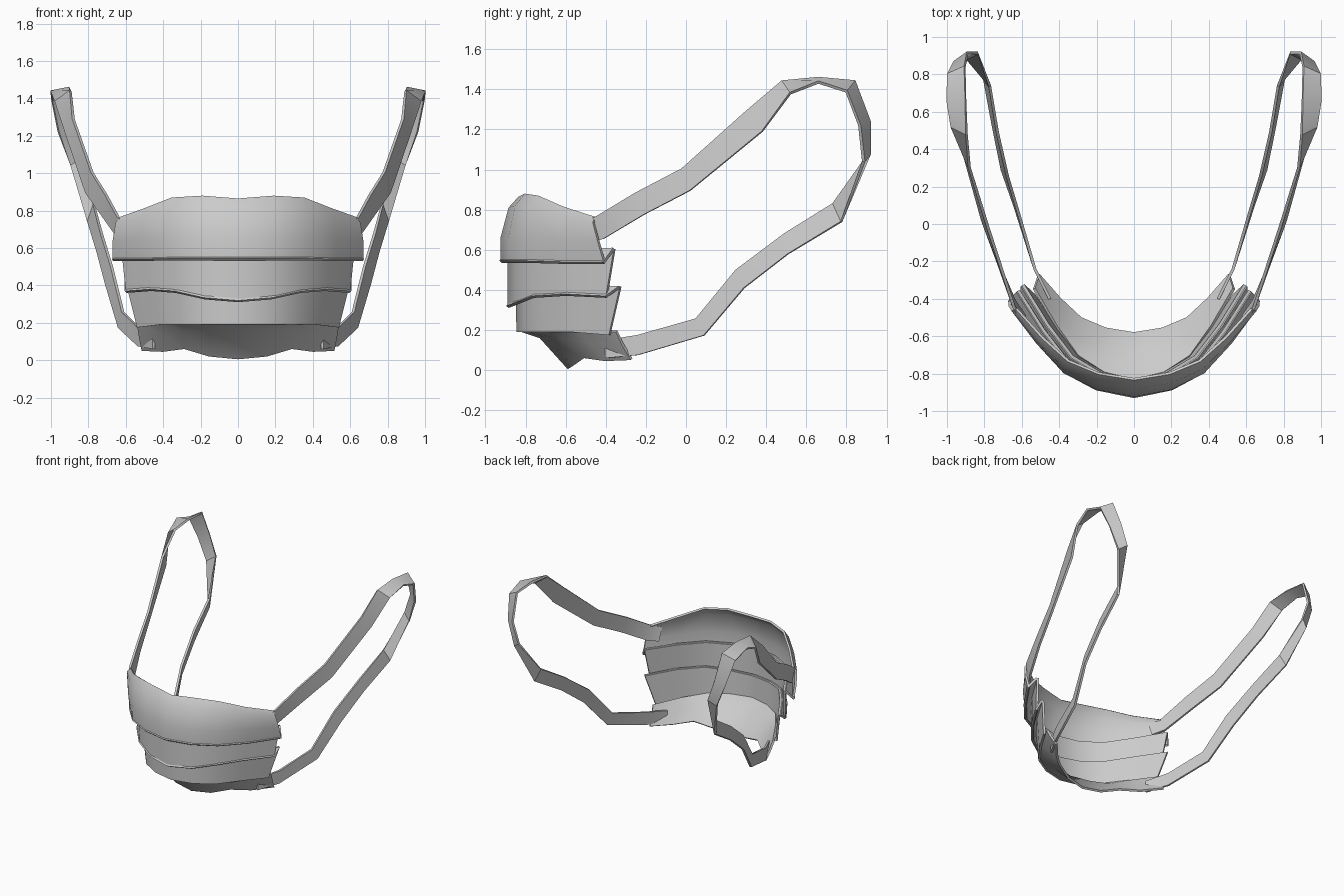
import bpy
from mathutils import Vector

THICK = 0.016


def sheet(name, rows, offset):
    """Grid surface from rows of points, thickened into cloth."""
    n = len(rows[0])
    verts = [p for r in rows for p in r]
    faces = [(i * n + j, (i + 1) * n + j, (i + 1) * n + j + 1, i * n + j + 1)
             for i in range(len(rows) - 1) for j in range(n - 1)]
    me = bpy.data.meshes.new(name)
    me.from_pydata(verts, [], faces)
    ob = bpy.data.objects.new(name, me)
    bpy.context.collection.objects.link(ob)
    mod = ob.modifiers.new("thickness", 'SOLIDIFY')
    mod.thickness = THICK
    mod.offset = offset
    bpy.ops.object.select_all(action='DESELECT')
    ob.select_set(True)
    bpy.context.view_layer.objects.active = ob
    bpy.ops.object.modifier_apply(modifier=mod.name)
    bpy.ops.object.shade_smooth_by_angle(angle=0.6)
    return ob


# Shared face curve: fractions of half width and of depth
XF = (0, 0.3, 0.56, 0.78, 1)
YF = (0, 0.08, 0.26, 0.59, 1)


def arc(xe, yf, ye, zs):
    half = [(xe * a, yf + (ye - yf) * b, z) for a, b, z in zip(XF, YF, zs)]
    return [(-x, y, z) for x, y, z in half[:0:-1]] + half


# Rows of the mask: half width, front y, end y, heights from centre to end
top_edge = arc(0.635, -0.835, -0.455, (0.865, 0.88, 0.87, 0.815, 0.765))
top_brow = arc(0.655, -0.885, -0.465, (0.81, 0.82, 0.81, 0.77, 0.735))
top_mid = arc(0.67, -0.925, -0.44, (0.66, 0.66, 0.66, 0.65, 0.64))
top_low = arc(0.67, -0.925, -0.41, (0.54, 0.54, 0.54, 0.535, 0.535))
fold_a = arc(0.625, -0.89, -0.36, (0.58, 0.58, 0.59, 0.60, 0.605))
mid_low = arc(0.60, -0.89, -0.40, (0.315, 0.33, 0.365, 0.375, 0.365))
fold_b = arc(0.60, -0.85, -0.33, (0.38, 0.39, 0.41, 0.42, 0.415))
low_edge = arc(0.54, -0.845, -0.385, (0.19, 0.19, 0.19, 0.19, 0.175))
chin_top = arc(0.54, -0.835, -0.35, (0.195, 0.195, 0.2, 0.2, 0.19))
chin_mid = arc(0.53, -0.73, -0.32, (0.16, 0.16, 0.155, 0.14, 0.125))
chin_low = arc(0.515, -0.59, -0.275, (0.005, 0.02, 0.06, 0.045, 0.05))

# Pleated panels and the folds tucked behind them
sheet("top_panel", [top_edge, top_brow, top_mid, top_low], -1)
sheet("upper_fold", [top_low, fold_a], 0)
sheet("middle_panel", [fold_a, mid_low], -1)
sheet("lower_fold", [mid_low, fold_b], 0)
sheet("lower_panel", [fold_b, low_edge], -1)
sheet("chin_panel", [chin_top, chin_mid, chin_low], -1)

# Ear loop: centre line and half-width vector at each station
LOOP = [
    ((0.585, -0.51, 0.68), (0, -0.02, 0.05)),
    ((0.64, -0.43, 0.71), (0, -0.02, 0.055)),
    ((0.715, -0.23, 0.83), (-0.01, -0.02, 0.055)),
    ((0.795, 0.0, 0.95), (-0.015, -0.02, 0.055)),
    ((0.895, 0.34, 1.24), (-0.015, -0.04, 0.05)),
    ((0.935, 0.50, 1.41), (-0.04, -0.02, 0.03)),
    ((0.95, 0.66, 1.445), (-0.05, 0.0, 0.01)),
    ((0.95, 0.82, 1.415), (-0.045, 0.02, 0.025)),
    ((0.925, 0.89, 1.23), (-0.035, 0.025, 0.01)),
    ((0.865, 0.90, 1.06), (-0.03, 0.015, 0.02)),
    ((0.785, 0.755, 0.785), (-0.015, -0.02, 0.045)),
    ((0.74, 0.50, 0.63), (-0.01, -0.01, 0.05)),
    ((0.69, 0.27, 0.455), (-0.015, -0.02, 0.045)),
    ((0.625, 0.07, 0.215), (-0.01, -0.02, 0.042)),
    ((0.53, -0.24, 0.125), (0, 0, 0.05)),
    ((0.45, -0.40, 0.105), (0, 0, 0.045)),
]
for side, s in (("right", 1), ("left", -1)):
    rows = []
    for c, w in LOOP:
        a, b = Vector(c) + Vector(w), Vector(c) - Vector(w)
        rows.append([(s * p.x, p.y, p.z) for p in (a, b)])
    sheet("ear_loop_" + side, rows, 0)
